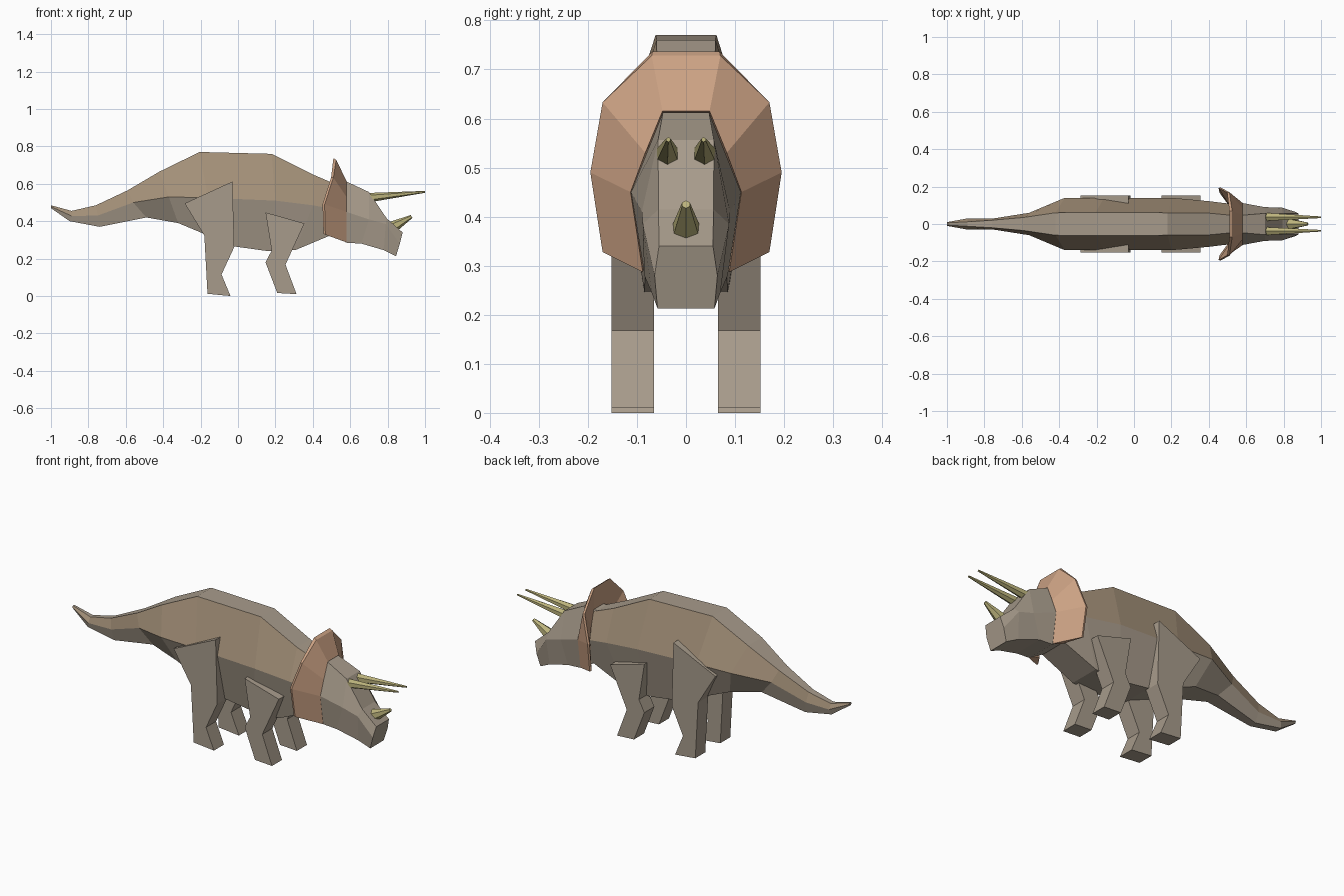
import bpy, bmesh
from mathutils import Vector, Matrix

if "Cube" in bpy.data.objects:
    bpy.data.objects.remove(bpy.data.objects["Cube"])


def material(name, rgb):
    m = bpy.data.materials.new(name)
    m.diffuse_color = (*rgb, 1)
    m.use_nodes = True
    m.node_tree.nodes["Principled BSDF"].inputs["Base Color"].default_value = m.diffuse_color
    return m


TAN = material("tan", (0.39, 0.33, 0.26))
BROWN = material("brown", (0.37, 0.28, 0.19))
ORANGE = material("orange", (0.60, 0.36, 0.23))
HORN = material("horn", (0.50, 0.45, 0.20))


def finish(name, bm, *mats):
    bmesh.ops.recalc_face_normals(bm, faces=bm.faces)
    me = bpy.data.meshes.new(name)
    bm.to_mesh(me)
    bm.free()
    for m in mats:
        me.materials.append(m)
    ob = bpy.data.objects.new(name, me)
    bpy.context.collection.objects.link(ob)
    return ob


def bridge(bm, a, b):
    n = len(a)
    return [bm.faces.new((a[i], a[(i + 1) % n], b[(i + 1) % n], b[i])) for i in range(n)]


def hex_loft(name, stations, side_mat):
    """Six-sided loft; each station is (x, z, half width) for top, middle, bottom."""
    bm = bmesh.new()
    rings = []
    for t, m, b in stations:
        pts = [(t, 1), (m, 1), (b, 1), (b, -1), (m, -1), (t, -1)]
        rings.append([bm.verts.new((p[0], s * p[2], p[1])) for p, s in pts])
    for r0, r1 in zip(rings, rings[1:]):
        faces = bridge(bm, r0, r1)
        faces[0].material_index = faces[4].material_index = 1
    bm.faces.new(rings[0])
    bm.faces.new(rings[-1])
    return finish(name, bm, TAN, side_mat)


# Tail and body
hex_loft("body", [
    ((-1.0, .485, .006), (-1.0, .478, .010), (-1.0, .470, .006)),
    ((-.89, .455, .012), (-.89, .428, .030), (-.90, .400, .020)),
    ((-.76, .485, .020), (-.75, .430, .030), (-.74, .370, .020)),
    ((-.59, .565, .035), (-.56, .500, .060), (-.49, .420, .040)),
    ((-.42, .665, .060), (-.37, .530, .140), (-.32, .390, .075)),
    ((-.205, .77, .062), (-.16, .525, .140), (-.02, .265, .085)),
    ((.18, .760, .060), (.20, .510, .140), (.16, .240, .085)),
    ((.40, .650, .058), (.40, .485, .122), (.31, .247, .085)),
    ((.54, .590, .045), (.54, .460, .105), (.52, .335, .080)),
], BROWN)

# Head and beak
hex_loft("head", [
    ((.50, .600, .040), (.50, .460, .090), (.50, .330, .070)),
    ((.58, .612, .047), (.58, .450, .112), (.58, .285, .085)),
    ((.70, .556, .057), (.70, .410, .090), (.66, .280, .085)),
    ((.795, .415, .056), (.79, .385, .088), (.78, .245, .070)),
    ((.88, .340, .055), (.865, .280, .064), (.845, .213, .058)),
], TAN)

# Neck frill: an arch with rim, front and back edges
front = [(.58, .088, .287), (.58, .113, .45), (.58, .083, .53), (.58, .048, .615)]
rim = [(.467, .17, .328), (.463, .195, .49), (.510, .17, .633), (.525, .07, .728)]
rear = [(.457, .168, .332), (.452, .193, .49), (.498, .168, .635), (.510, .068, .737)]
root = [(.52, .080, .31), (.51, .105, .46), (.52, .080, .53), (.53, .045, .60)]
bm = bmesh.new()
rows = []
for side in (1, -1):
    for k in (range(4) if side == 1 else reversed(range(4))):
        rows.append([bm.verts.new((c[k][0], side * c[k][1], c[k][2]))
                     for c in (front, rim, rear, root)])
for r0, r1 in zip(rows, rows[1:]):
    bridge(bm, r0, r1)
bm.faces.new(rows[0])
bm.faces.new(rows[-1])
finish("frill", bm, ORANGE)


# Legs: side profiles extruded in width
def leg(name, profile, side):
    bm = bmesh.new()
    inner, outer = [[bm.verts.new((x, side * y, z)) for x, z in profile] for y in (.065, .152)]
    bridge(bm, inner, outer)
    bm.faces.new(inner)
    bm.faces.new(outer)
    finish(name, bm, TAN)


HIND = [(-.285, .495), (-.03, .612), (-.02, .262), (-.088, .115),
        (-.04, 0), (-.163, .012), (-.18, .323)]
FORE = [(.147, .447), (.355, .388), (.254, .168), (.313, .01),
        (.21, .016), (.147, .18), (.18, .243)]


# Horns: tapered six-sided spikes
def horn(name, base, tip, r0, r1):
    base, tip = Vector(base), Vector(tip)
    d = tip - base
    bm = bmesh.new()
    bmesh.ops.create_cone(bm, cap_ends=True, segments=6, radius1=r0, radius2=r1,
                          depth=d.length,
                          matrix=Matrix.Translation((base + tip) / 2)
                          @ d.to_track_quat('Z', 'Y').to_matrix().to_4x4())
    finish(name, bm, HORN)


for label, s in (("left", 1), ("right", -1)):
    leg("hind_leg_" + label, HIND, s)
    leg("front_leg_" + label, FORE, s)
    horn("brow_horn_" + label, (.70, s * .038, .526), (1.0, s * .036, .557), .025, .005)
horn("nose_horn", (.815, 0, .362), (.928, 0, .425), .035, .009)
